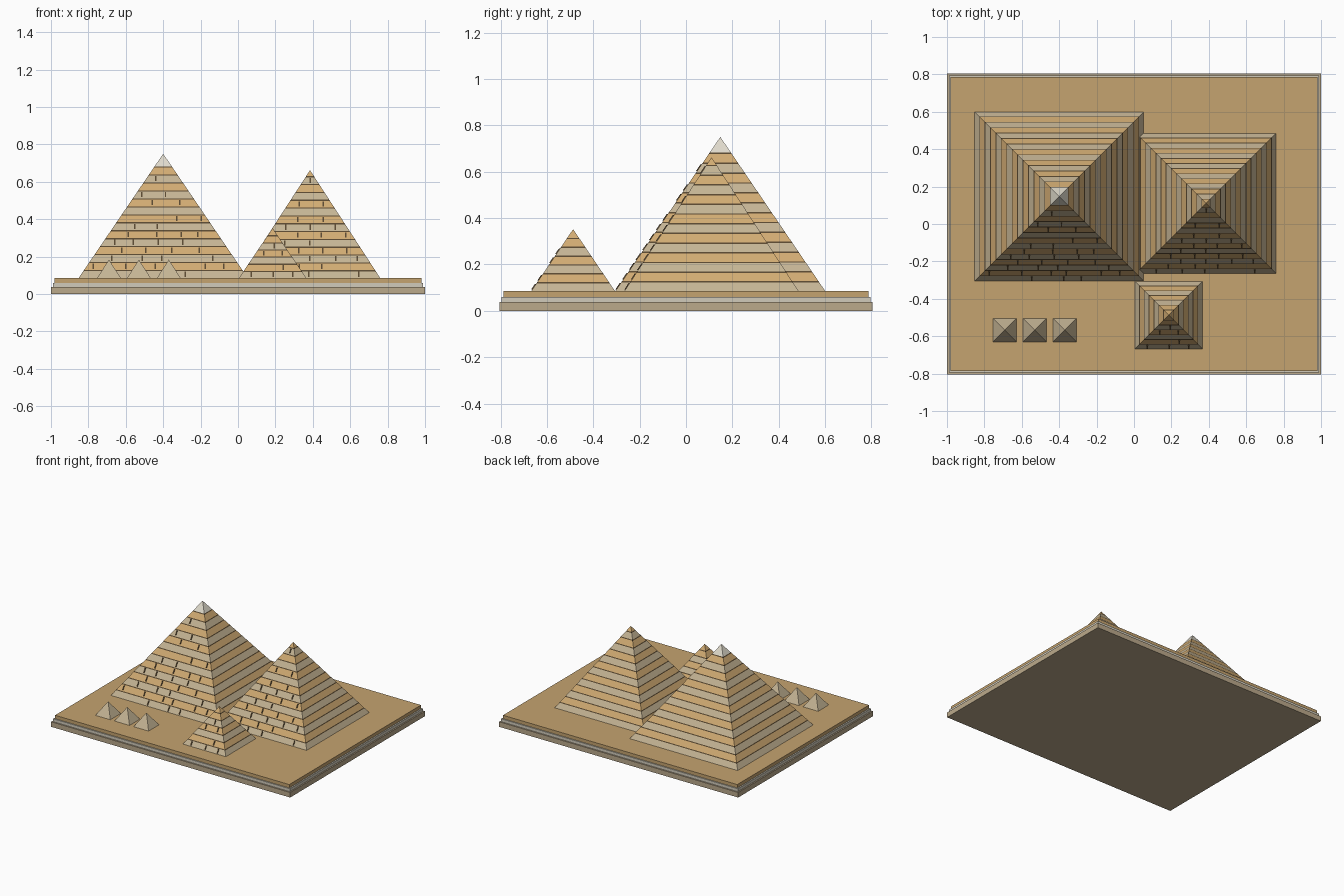
import bpy
import bmesh
import random

random.seed(4)
if "Cube" in bpy.data.objects:
    bpy.data.objects.remove(bpy.data.objects["Cube"], do_unlink=True)


def material(name, rgb):
    m = bpy.data.materials.new(name)
    m.use_nodes = True
    m.diffuse_color = (*rgb, 1)
    m.node_tree.nodes["Principled BSDF"].inputs["Base Color"].default_value = (*rgb, 1)
    return m


PLAZA = material("plaza sand", (0.56, 0.37, 0.16))
TAN = material("tan stone", (0.64, 0.41, 0.17))
LIGHT = material("pale limestone", (0.56, 0.46, 0.30))
SEAM = material("dark seam", (0.10, 0.065, 0.03))
CAP = material("white casing", (0.74, 0.70, 0.60))
STONE = material("plinth stone", (0.50, 0.40, 0.26))
TRIM = material("plinth trim", (0.64, 0.60, 0.50))

GROUND = 0.086
SEAM_H = 0.006


def finish(bm, name, mats):
    bmesh.ops.recalc_face_normals(bm, faces=bm.faces)
    mesh = bpy.data.meshes.new(name)
    bm.to_mesh(mesh)
    bm.free()
    for m in mats:
        mesh.materials.append(m)
    obj = bpy.data.objects.new(name, mesh)
    bpy.context.collection.objects.link(obj)
    return obj


def slab(name, hx, hy, z0, z1, mat):
    bm = bmesh.new()
    for v in bmesh.ops.create_cube(bm, size=2)["verts"]:
        v.co = (v.co.x * hx, v.co.y * hy, z1 if v.co.z > 0 else z0)
    finish(bm, name, [mat])


def pyramid(name, cx, cy, half, apex, bands, mats):
    """Stack flush square bands, each (bottom z, material index), up to a point."""
    bm = bmesh.new()

    def ring(z):
        r = half * (apex - z) / (apex - GROUND)
        return [bm.verts.new((cx + sx * r, cy + sy * r, z))
                for sx, sy in ((-1, -1), (1, -1), (1, 1), (-1, 1))]

    rings = [ring(z) for z, _ in bands]
    bm.faces.new(rings[0])
    for i, (_, index) in enumerate(bands[:-1]):
        low, high = rings[i], rings[i + 1]
        for k in range(4):
            j = (k + 1) % 4
            bm.faces.new((low[k], low[j], high[j], high[k])).material_index = index
    tip = bm.verts.new((cx, cy, apex))
    for k in range(4):
        face = bm.faces.new((rings[-1][k], rings[-1][(k + 1) % 4], tip))
        face.material_index = bands[-1][1]
    finish(bm, name, mats)


def coursed_pyramid(name, cx, cy, half, apex, top, courses, tip_index, spacing, jitter):
    step = (top - GROUND) / courses
    bands = []
    for i in range(courses):
        z = GROUND + i * step
        bands += [(z, (i + 1) % 2), (z + step - SEAM_H, 2)]
    bands.append((top, tip_index))
    pyramid(name, cx, cy, half, apex, bands, [TAN, LIGHT, SEAM, CAP])

    # Staggered upright joints, raised slightly from the front face
    bm = bmesh.new()

    def radius(z):
        return half * (apex - z) / (apex - GROUND)

    for i in range(courses):
        z0 = GROUND + (i + 0.15) * step
        z1 = GROUND + (i + 0.8) * step
        for k in range(-5, 6):
            x = (k + 0.5 * (i % 2)) * spacing + random.uniform(-jitter, jitter)
            if abs(x) > radius(z1) - 0.02 or random.random() < 0.25:
                continue
            for v in bmesh.ops.create_cube(bm, size=2)["verts"]:
                z = z1 if v.co.z > 0 else z0
                out = 0.005 if v.co.y < 0 else -0.003
                v.co = (cx + x + v.co.x * 0.004, cy - radius(z) - out, z)
    finish(bm, name + "_joints", [SEAM])


# Stepped plinth
slab("plinth_base", 1.0, 0.805, 0, 0.038, STONE)
slab("plinth_trim", 0.99, 0.795, 0.038, 0.06, TRIM)
slab("plaza", 0.98, 0.787, 0.06, GROUND, PLAZA)

# Three coursed pyramids
coursed_pyramid("great_pyramid", -0.4, 0.148, 0.452, 0.75, 0.682, 14, 3, 0.14, 0.04)
coursed_pyramid("middle_pyramid", 0.385, 0.11, 0.375, 0.662, 0.63, 13, 0, 0.13, 0.008)
coursed_pyramid("small_pyramid", 0.185, -0.487, 0.18, 0.352, 0.315, 6, 0, 0.11, 0.01)

# Row of plain satellite pyramids
for n, x in enumerate((-0.69, -0.53, -0.37)):
    pyramid(f"satellite_pyramid_{n + 1}", x, -0.567, 0.063, 0.184, [(GROUND, 0)], [LIGHT])
